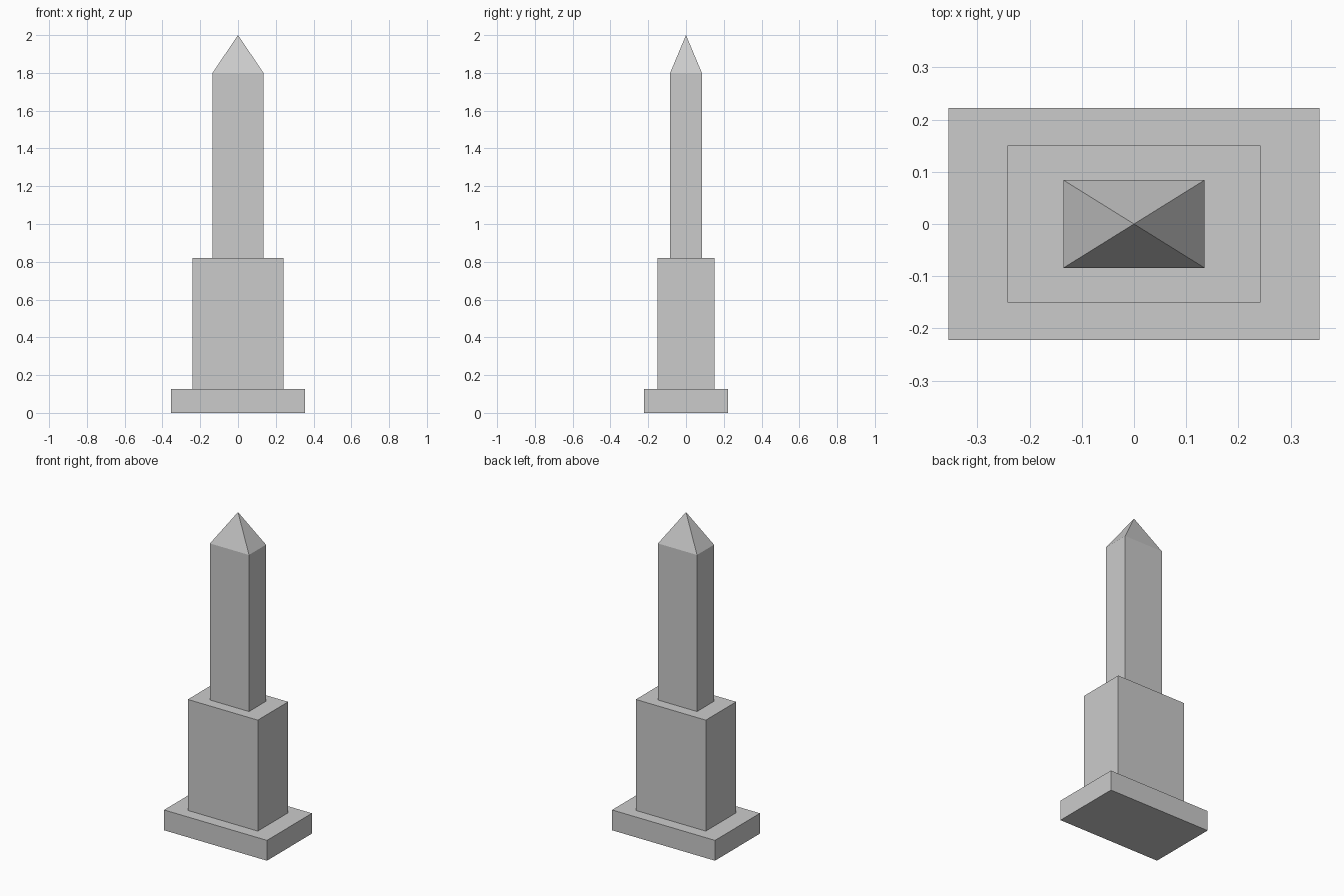
import bpy
import bmesh

if "Cube" in bpy.data.objects:
    bpy.data.objects.remove(bpy.data.objects["Cube"])


def tier(name, half_x, half_y, z0, z1, tip=None):
    """Rectangular block from z0 to z1, optionally ending in a pyramid at height tip."""
    bm = bmesh.new()
    bmesh.ops.create_cube(bm, size=2)
    for v in bm.verts:
        v.co = (v.co.x * half_x, v.co.y * half_y, z1 if v.co.z > 0 else z0)
    if tip:
        bm.faces.ensure_lookup_table()
        top = max(bm.faces, key=lambda f: f.calc_center_median().z)
        apex = bmesh.ops.poke(bm, faces=[top])["verts"][0]
        apex.co = (0, 0, tip)
    mesh = bpy.data.meshes.new(name)
    bm.to_mesh(mesh)
    bm.free()
    obj = bpy.data.objects.new(name, mesh)
    bpy.context.collection.objects.link(obj)
    return obj


# Wide foot slab
tier("base_slab", 0.356, 0.222, 0.0, 0.127)
# Pedestal block
tier("pedestal", 0.242, 0.150, 0.127, 0.821)
# Obelisk shaft with pointed cap
tier("obelisk_shaft", 0.135, 0.084, 0.821, 1.80, tip=2.0)
